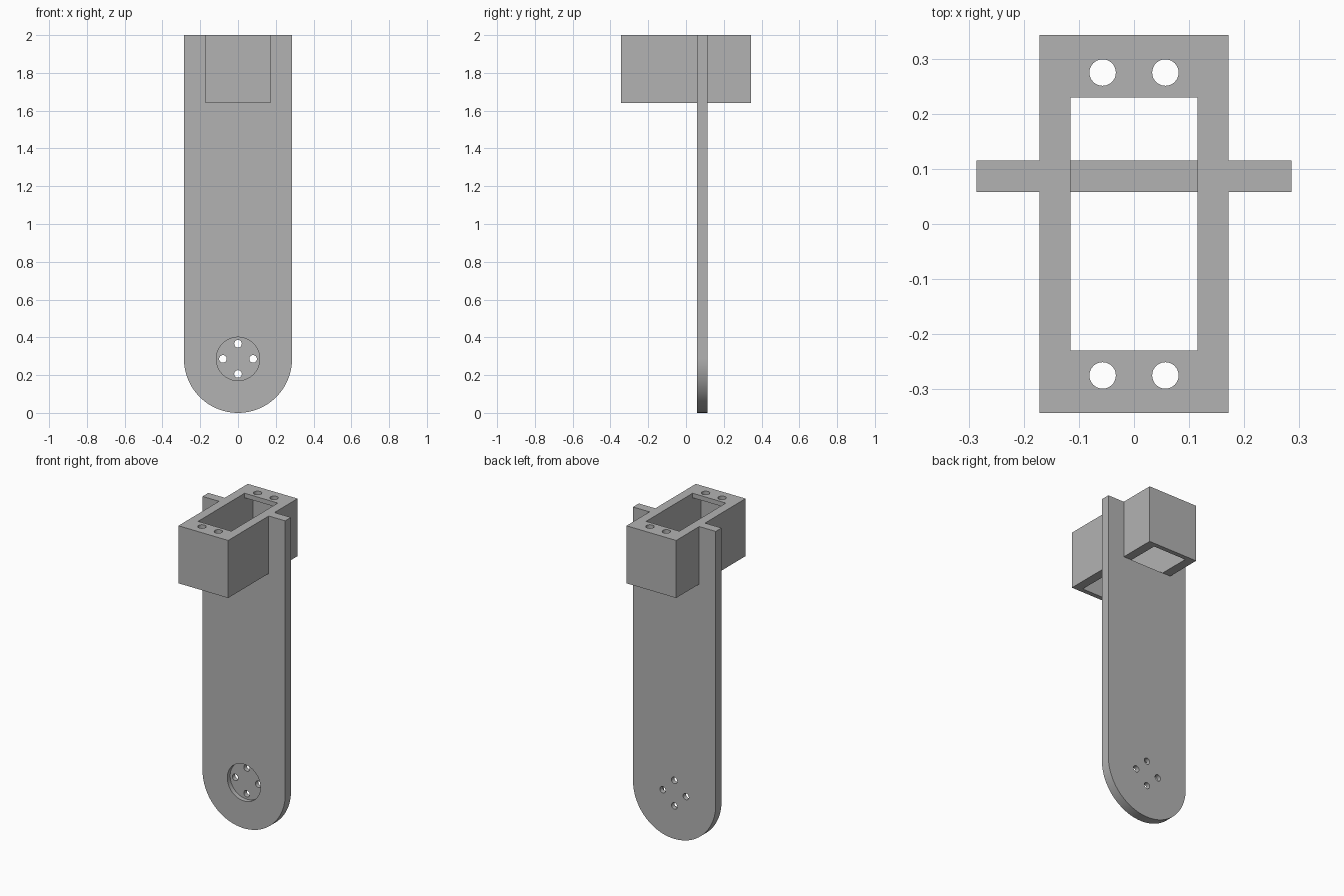
import bpy, bmesh, math
from mathutils import Matrix, Vector

cube = bpy.data.objects.get("Cube")
if cube:
    bpy.data.objects.remove(cube, do_unlink=True)

grey = bpy.data.materials.new("plain grey")
grey.use_nodes = True
grey.diffuse_color = (0.45, 0.45, 0.45, 1)
grey.node_tree.nodes["Principled BSDF"].inputs["Base Color"].default_value = grey.diffuse_color

TOP, BOX_BOTTOM = 2.0, 1.64
HALF_W = 0.286                 # arm half width and end radius
ARM_FRONT, ARM_BACK = 0.058, 0.115
UNIT = 0.0286                  # thin wall and lip thickness


def finish(name, bm):
    bmesh.ops.recalc_face_normals(bm, faces=bm.faces)
    mesh = bpy.data.meshes.new(name)
    bm.to_mesh(mesh)
    bm.free()
    mesh.materials.append(grey)
    obj = bpy.data.objects.new(name, mesh)
    bpy.context.collection.objects.link(obj)
    return obj


def box(name, hx, hy, z0, z1):
    bm = bmesh.new()
    bmesh.ops.create_cube(bm, size=1)
    bmesh.ops.scale(bm, vec=(2 * hx, 2 * hy, z1 - z0), verts=bm.verts)
    bmesh.ops.translate(bm, vec=(0, 0, (z0 + z1) / 2), verts=bm.verts)
    return finish(name, bm)


def rod(name, centre, radius, length, along_y=False):
    bm = bmesh.new()
    turn = Matrix.Rotation(math.pi / 2, 4, "X") if along_y else Matrix()
    bmesh.ops.create_cone(bm, cap_ends=True, segments=48, radius1=radius, radius2=radius,
                          depth=length, matrix=Matrix.Translation(centre) @ turn)
    return finish(name, bm)


def combine(target, tool, operation="DIFFERENCE"):
    mod = target.modifiers.new(operation.title(), "BOOLEAN")
    mod.operation, mod.solver, mod.object = operation, "EXACT", tool
    bpy.context.view_layer.objects.active = target
    bpy.ops.object.modifier_apply(modifier=mod.name)
    bpy.data.objects.remove(tool, do_unlink=True)


# Arm: round lower end, two tabs beside the holder at the top
NOTCH = 0.14
profile = [(-NOTCH, BOX_BOTTOM), (-NOTCH, TOP), (-HALF_W, TOP)]
for i in range(65):
    a = math.pi * (1 + i / 64)
    profile.append((HALF_W * math.cos(a), HALF_W * (1 + math.sin(a))))
profile += [(HALF_W, TOP), (NOTCH, TOP), (NOTCH, BOX_BOTTOM)]
bm = bmesh.new()
face = bm.faces.new([bm.verts.new((x, ARM_FRONT, z)) for x, z in profile])
new = bmesh.ops.extrude_face_region(bm, geom=[face])["geom"]
bmesh.ops.translate(bm, vec=(0, ARM_BACK - ARM_FRONT, 0),
                    verts=[v for v in new if isinstance(v, bmesh.types.BMVert)])
bracket = finish("arm_bracket", bm)

# Round recess in the front and four screw holes through it
hub = Vector((0, ARM_FRONT, HALF_W))
combine(bracket, rod("recess_cutter", hub, 0.115, 2 * UNIT, True))
for i in range(4):
    a = i * math.pi / 2
    spot = hub + Vector((math.cos(a), 0, math.sin(a))) * 0.08
    combine(bracket, rod("screw_cutter", spot, 0.02, 0.4, True))

# Holder: hollow box with a thin lip at each end of the top opening
holder = box("holder", 0.172, 0.343, BOX_BOTTOM, TOP)
combine(holder, box("cavity_cutter", 0.115, 0.343 - UNIT, BOX_BOTTOM - 0.1, TOP - UNIT))
combine(holder, box("opening_cutter", 0.115, 0.23, TOP - 0.1, TOP + 0.1))
for x in (-0.057, 0.057):
    for y in (-0.275, 0.275):
        combine(holder, rod("lip_hole_cutter", (x, y, TOP), 0.024, 0.2))
combine(bracket, holder, "UNION")

# Smooth the round surfaces, keep edges sharp
bpy.ops.object.select_all(action="DESELECT")
bracket.select_set(True)
bpy.context.view_layer.objects.active = bracket
bpy.ops.object.shade_smooth_by_angle(angle=math.radians(30))
